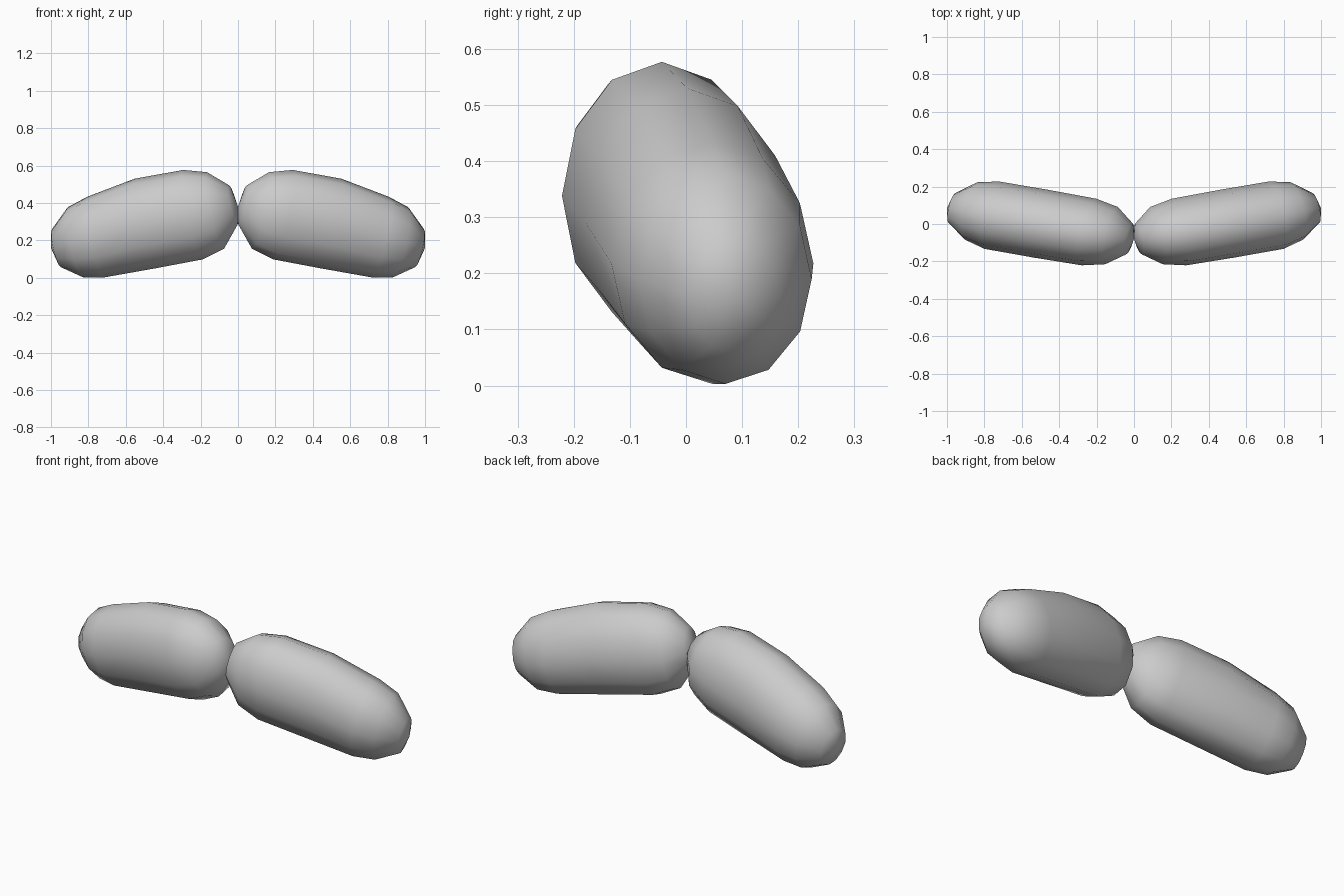
import bpy, bmesh
from math import sin, cos, pi

if "Cube" in bpy.data.objects:
    bpy.data.objects.remove(bpy.data.objects["Cube"])

SIDES = 12

# ring centre (x, y, z), half width, half height, along the tilted capsule
RINGS = [
    ((0.025, -0.080, 0.390), 0.083, 0.105),
    ((0.120, -0.062, 0.360), 0.153, 0.205),
    ((0.240, -0.043, 0.338), 0.178, 0.239),
    ((0.500, 0.002, 0.290), 0.181, 0.240),
    ((0.760, 0.047, 0.218), 0.180, 0.215),
    ((0.870, 0.070, 0.190), 0.154, 0.187),
    ((0.970, 0.085, 0.160), 0.082, 0.103),
]
POLES = [(0.0, -0.08, 0.38), (1.0, 0.085, 0.16)]
LEAN_Y, LEAN_Z = -0.22, 0.22   # keeps rings square to the sloping axis


def capsule(name, side):
    bm = bmesh.new()

    def vert(x, y, z):
        return bm.verts.new((side * min(max(x, 0), 1), y, z))

    loops = []
    for (cx, cy, cz), w, h in RINGS:
        loop = []
        for i in range(SIDES):
            a = 2 * pi * i / SIDES
            dy, dz = w * cos(a), h * sin(a)
            loop.append(vert(cx + LEAN_Y * dy + LEAN_Z * dz, cy + dy, cz + dz))
        loops.append(loop)
    # body walls
    for a, b in zip(loops, loops[1:]):
        for i in range(SIDES):
            j = (i + 1) % SIDES
            bm.faces.new((a[i], a[j], b[j], b[i]))
    # rounded tips
    for pole, loop in zip(POLES, (loops[0], loops[-1])):
        p = vert(*pole)
        for i in range(SIDES):
            bm.faces.new((p, loop[i], loop[(i + 1) % SIDES]))
    bmesh.ops.recalc_face_normals(bm, faces=bm.faces)
    for f in bm.faces:
        f.smooth = True
    mesh = bpy.data.meshes.new(name)
    bm.to_mesh(mesh)
    bm.free()
    bpy.context.collection.objects.link(bpy.data.objects.new(name, mesh))


# mirrored pair touching at the centre
capsule("right_capsule", 1)
capsule("left_capsule", -1)
